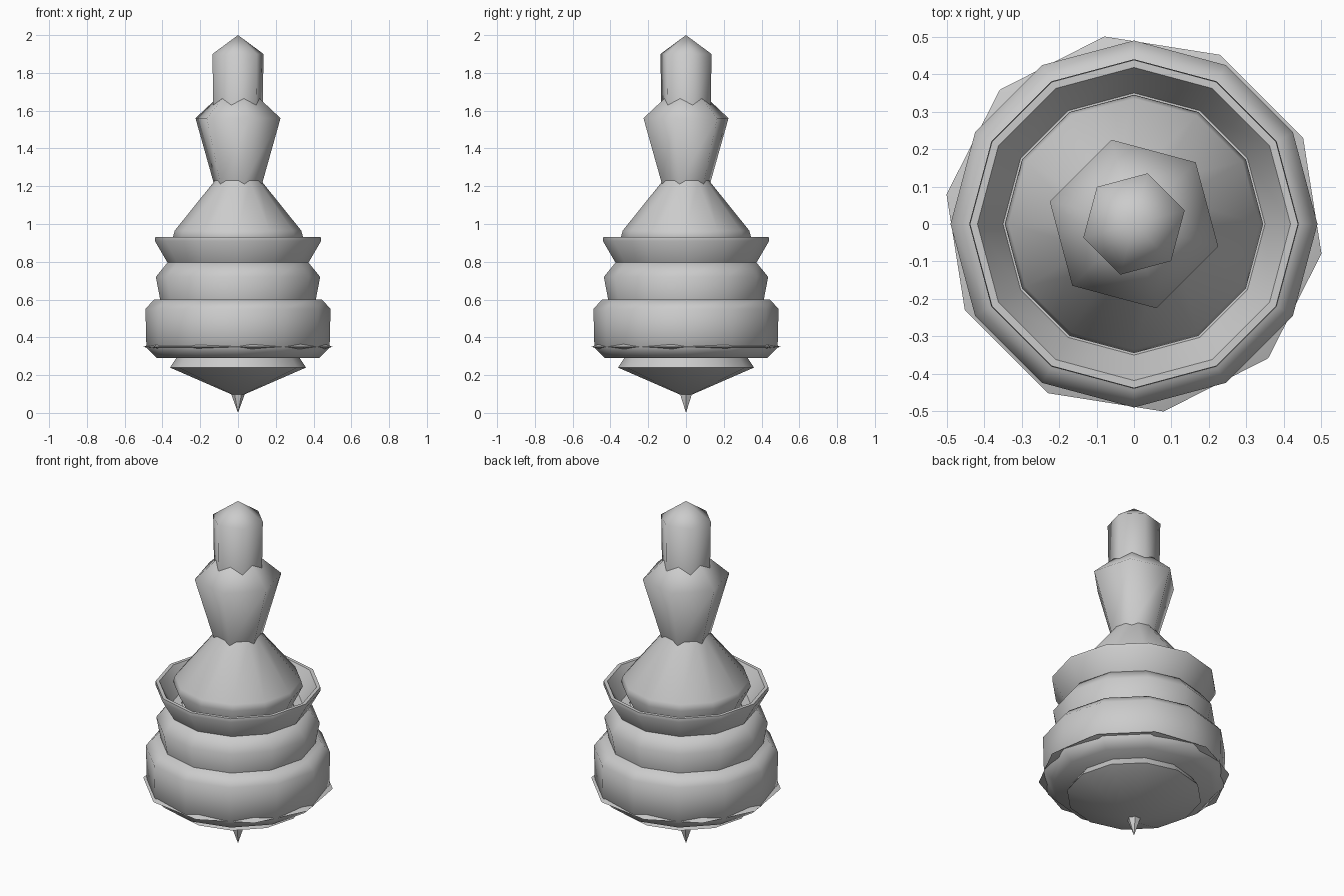
import bpy, bmesh, math

if "Cube" in bpy.data.objects:
    bpy.data.objects.remove(bpy.data.objects["Cube"])


def lathe(name, profile, sides=12, turn=0.0, closed=False, smooth=45):
    """Revolve (radius, z) points into a low-poly solid with the given side count."""
    bm = bmesh.new()
    rings = []
    for r, z in profile:
        if r == 0:
            rings.append([bm.verts.new((0, 0, z))] * sides)
        else:
            angles = [math.radians(turn) + math.tau * i / sides for i in range(sides)]
            rings.append([bm.verts.new((r * math.cos(a), r * math.sin(a), z)) for a in angles])
    pairs = list(zip(rings, rings[1:]))
    if closed:
        pairs.append((rings[-1], rings[0]))
    for low, high in pairs:
        for i in range(sides):
            j = (i + 1) % sides
            quad = list(dict.fromkeys([low[i], low[j], high[j], high[i]]))
            bm.faces.new(quad)
    if not closed:
        for ring, r in ((rings[0], profile[0][0]), (rings[-1], profile[-1][0])):
            if r:
                bm.faces.new(ring)
    bmesh.ops.recalc_face_normals(bm, faces=bm.faces[:])
    mesh = bpy.data.meshes.new(name)
    bm.to_mesh(mesh)
    bm.free()
    ob = bpy.data.objects.new(name, mesh)
    bpy.context.collection.objects.link(ob)
    bpy.ops.object.select_all(action='DESELECT')
    ob.select_set(True)
    bpy.context.view_layer.objects.active = ob
    bpy.ops.object.shade_smooth_by_angle(angle=math.radians(smooth))
    return ob


# Pointed foot and shallow bowl underneath
lathe("tip_spike", [(0, 0.0), (0.04, 0.11), (0.04, 0.14)], 6)
lathe("lower_bowl", [(0, 0.083), (0.36, 0.24), (0.32, 0.30)])

# Wide drum with ten-pointed flange poking through
lathe("drum", [(0.43, 0.29), (0.485, 0.345), (0.49, 0.55), (0.445, 0.60)], smooth=60)
lathe("flange", [(0.40, 0.32), (0.507, 0.35), (0.40, 0.39)], 10, -9)

# Collar and open cup above the drum
lathe("collar", [(0.41, 0.59), (0.435, 0.72), (0.37, 0.80)], smooth=60)
lathe("cup", [(0.30, 0.79), (0.37, 0.79), (0.44, 0.91), (0.438, 0.93),
              (0.418, 0.93), (0.35, 0.81), (0.30, 0.81)], closed=True)

# Skirt cone rising out of the cup
lathe("skirt", [(0.28, 0.80), (0.345, 0.93), (0.335, 0.965), (0.13, 1.22), (0.10, 1.27)])

# Six-sided flared neck and top knob
lathe("neck", [(0.125, 1.18), (0.134, 1.22), (0.233, 1.56), (0.09, 1.69)], 6, -15, smooth=65)
lathe("knob", [(0.135, 1.58), (0.14, 1.90), (0, 2.0)], 6, 15, smooth=65)
